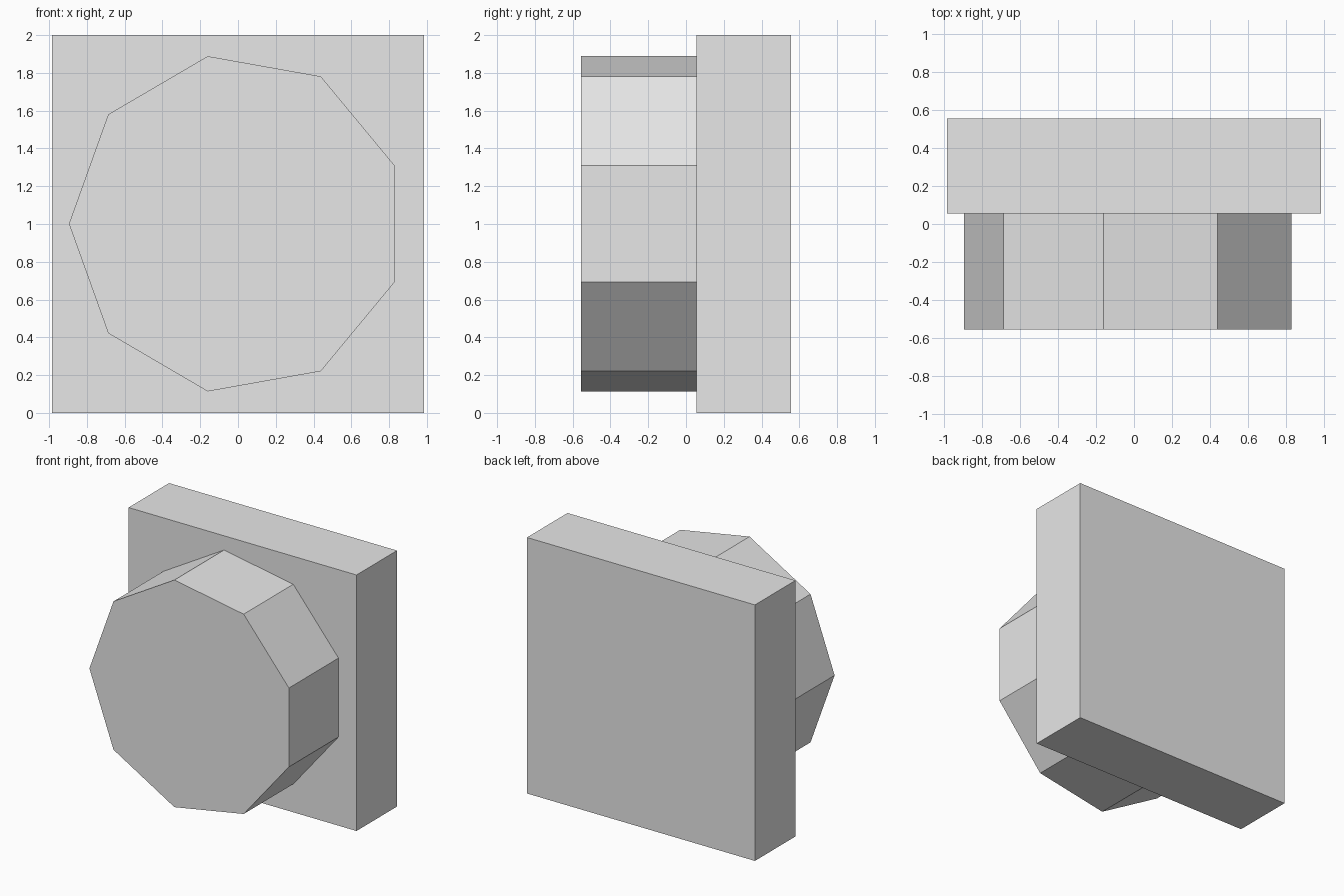
import bpy
import bmesh
from math import radians
from mathutils import Matrix

cube = bpy.data.objects.get("Cube")
if cube:
    bpy.data.objects.remove(cube, do_unlink=True)

# Single plain colour
grey = bpy.data.materials.new("light_grey")
grey.use_nodes = True
colour = (0.8, 0.8, 0.8, 1)
grey.diffuse_color = colour
grey.node_tree.nodes["Principled BSDF"].inputs["Base Color"].default_value = colour


def add_part(name, bm, location):
    mesh = bpy.data.meshes.new(name)
    bm.to_mesh(mesh)
    bm.free()
    mesh.materials.append(grey)
    part = bpy.data.objects.new(name, mesh)
    part.location = location
    bpy.context.collection.objects.link(part)
    return part


# Square back plate
bm = bmesh.new()
bmesh.ops.create_cube(bm, size=1, matrix=Matrix.Diagonal((1.97, 0.5, 2, 1)))
add_part("back_plate", bm, (0, 0.306, 1))

# Nine-sided knob facing forward, one corner pointing to the right side (-x)
bm = bmesh.new()
turn = Matrix.Rotation(radians(90), 4, "X") @ Matrix.Rotation(radians(90), 4, "Z")
bmesh.ops.create_cone(bm, cap_ends=True, segments=9, radius1=1, radius2=1,
                      depth=0.612, matrix=turn)
bmesh.ops.scale(bm, vec=(0.889, 1, 0.901), verts=bm.verts)
add_part("front_knob", bm, (-0.006, -0.25, 1.001))
